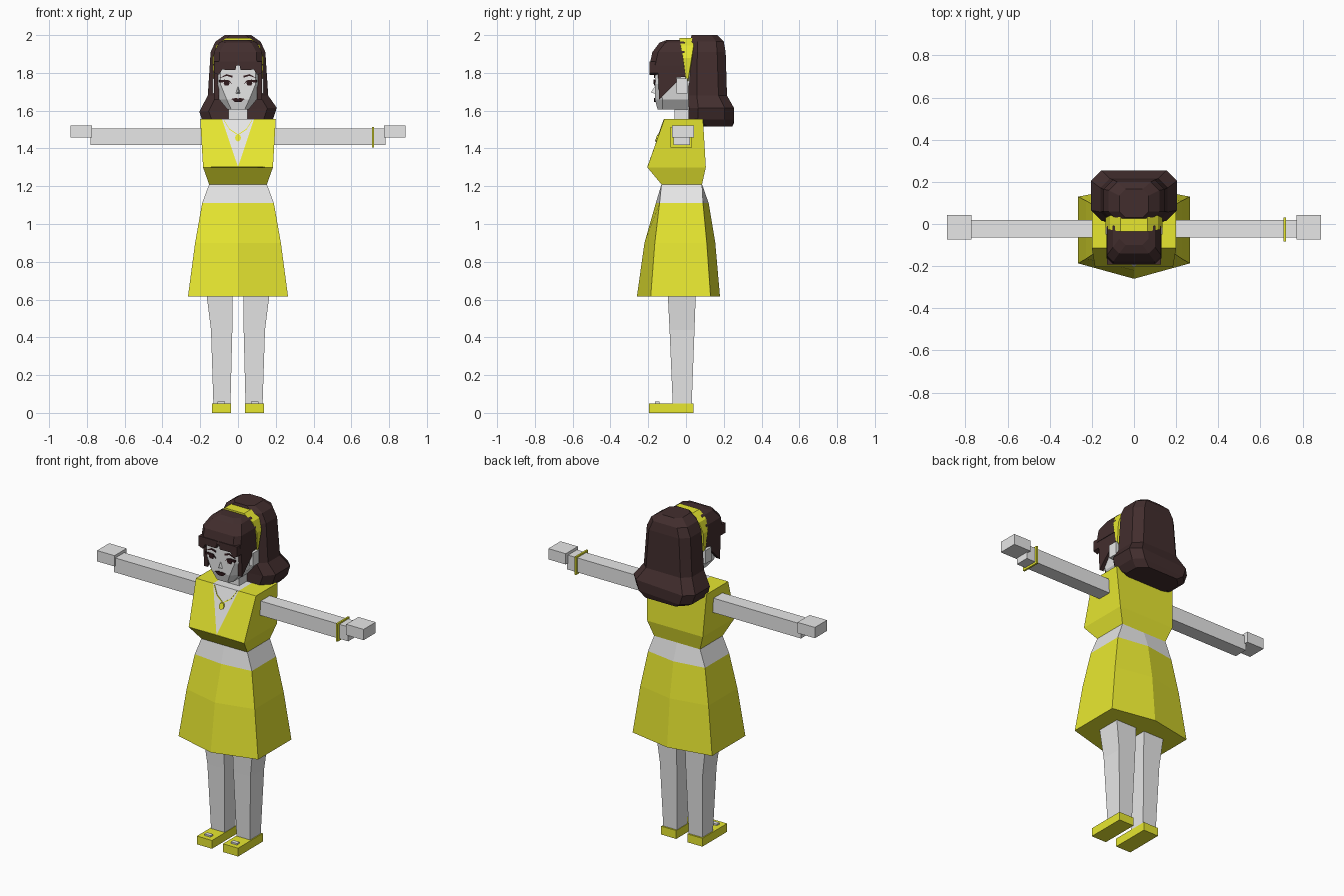
import bpy, bmesh, math
from mathutils import Vector


def material(name, rgb):
    m = bpy.data.materials.new(name)
    m.diffuse_color = (*rgb, 1)
    return m


SKIN = material("pale_grey_skin", (0.8, 0.8, 0.8))
YELLOW = material("yellow_cloth", (0.8, 0.8, 0.03))
HAIR = material("dark_brown_hair", (0.055, 0.027, 0.027))
DARK = material("dark_makeup", (0.03, 0.01, 0.012))


def mesh_object(name, verts, faces, mat):
    me = bpy.data.meshes.new(name)
    me.from_pydata(verts, [], faces)
    bm = bmesh.new()
    bm.from_mesh(me)
    bmesh.ops.recalc_face_normals(bm, faces=bm.faces)
    bm.to_mesh(me)
    bm.free()
    me.materials.append(mat)
    ob = bpy.data.objects.new(name, me)
    bpy.context.collection.objects.link(ob)
    return ob


def loft(name, rings, mat):
    """Closed skin through rings with equal point counts."""
    n = len(rings[0])
    verts = [p for r in rings for p in r]
    faces = [tuple(range(n)), tuple(range(len(verts) - n, len(verts)))]
    for k in range(len(rings) - 1):
        for i in range(n):
            a, b = k * n + i, k * n + (i + 1) % n
            faces.append((a, b, b + n, a + n))
    return mesh_object(name, verts, faces, mat)


def rect(x0, x1, y0, y1, z):
    return [(x0, y0, z), (x1, y0, z), (x1, y1, z), (x0, y1, z)]


def chamfered(x, y0, y1, c, z):
    return [(-x + c, y0, z), (x - c, y0, z), (x, y0 + c, z), (x, y1 - c, z),
            (x - c, y1, z), (-x + c, y1, z), (-x, y1 - c, z), (-x, y0 + c, z)]


def box(name, x0, x1, y0, y1, z0, z1, mat):
    return loft(name, [rect(x0, x1, y0, y1, z0), rect(x0, x1, y0, y1, z1)], mat)


def front_plate(name, pts, y0, y1, mat, s=1):
    return loft(name, [[(s * x, y, z) for x, z in pts] for y in (y0, y1)], mat)


# Skirt and bare midriff share a six-sided section
def six(x, yc, yf, yb, yr, z):
    return [(-x, yf, z), (0, yc, z), (x, yf, z), (x, yb, z), (0, yr, z), (-x, yb, z)]


waist = six(0.19, -0.16, -0.14, 0.09, 0.12, 1.11)
loft("skirt", [six(0.265, -0.26, -0.187, 0.13, 0.18, 0.615),
               six(0.227, -0.22, -0.165, 0.11, 0.155, 0.9), waist], YELLOW)
top = six(0.153, -0.13, -0.13, 0.085, 0.085, 1.21)
loft("midriff", [waist, top], SKIN)

# Bodice with a V neckline
loft("lower_bodice", [rect(-0.153, 0.153, -0.13, 0.085, 1.21),
                      rect(-0.185, 0.185, -0.205, 0.105, 1.3)], YELLOW)
v = [(-0.185, -0.205, 1.3), (0, -0.205, 1.302), (0.185, -0.205, 1.3),
     (0.185, 0.105, 1.3), (-0.185, 0.105, 1.3),
     (-0.2, -0.115, 1.555), (-0.085, -0.115, 1.555), (0.085, -0.115, 1.555), (0.2, -0.115, 1.555),
     (0.2, 0.09, 1.555), (0.085, 0.09, 1.555), (-0.085, 0.09, 1.555), (-0.2, 0.09, 1.555)]
f = [(0, 1, 6, 5), (1, 2, 8, 7), (2, 3, 9, 8), (3, 4, 12, 11, 10, 9), (4, 0, 5, 12),
     (5, 6, 11, 12), (7, 8, 9, 10), (0, 4, 3, 2, 1), (1, 7, 6), (6, 7, 10, 11)]
bodice = mesh_object("upper_bodice", v, f, YELLOW)
bodice.data.materials.append(SKIN)
for p in bodice.data.polygons:        # chest and neck opening are bare
    xs = [abs(bodice.data.vertices[i].co.x) for i in p.vertices]
    if max(xs) < 0.1:
        p.material_index = 1


# Necklace lies on the sloping chest
def chest(x, z, lift=0.003):
    return (x, -0.205 + (z - 1.3) / 0.255 * 0.09 - lift, z)


for s, side in ((-1, "left"), (1, "right")):
    strip = [(s * 0.075, 1.553), (s * 0.045, 1.505), (0, 1.475)]
    loft(side + "_necklace", [[chest(x, z, 0), chest(x, z), chest(x, z - 0.006), chest(x, z - 0.006, 0)]
                              for x, z in strip], YELLOW)
disc = [(0.016 * math.cos(i * math.pi / 4), 1.456 + 0.019 * math.sin(i * math.pi / 4)) for i in range(8)]
loft("pendant", [[chest(x, z, l) for x, z in disc] for l in (0, 0.008)], YELLOW)

# Limbs
for s, side in ((-1, "left"), (1, "right")):
    def span(a, b):
        return sorted((s * a, s * b))
    box(side + "_arm", *span(0.15, 0.78), -0.065, 0.02, 1.418, 1.505, SKIN)
    box(side + "_hand", *span(0.772, 0.888), -0.073, 0.042, 1.457, 1.522, SKIN)
    loft(side + "_leg", [rect(*span(0.04, 0.13), -0.07, 0.03, 0.04),
                         rect(*span(0.03, 0.143), -0.087, 0.045, 0.44),
                         rect(*span(0.028, 0.168), -0.097, 0.052, 0.64)], SKIN)
    box(side + "_shoe", *span(0.037, 0.137), -0.195, 0.04, 0, 0.05, YELLOW)
    box(side + "_shoe_buckle", *span(0.068, 0.108), -0.165, -0.14, 0.05, 0.059, SKIN)
box("bracelet", 0.71, 0.721, -0.082, 0.032, 1.406, 1.514, YELLOW)

# Neck and head
box("neck", -0.05, 0.05, -0.06, 0.012, 1.5, 1.64, SKIN)


def head_ring(xf, yf, xs, ym, yb, z):
    return [(-xf, yf, z), (xf, yf, z), (xs, ym, z), (xs, yb, z), (-xs, yb, z), (-xs, ym, z)]


loft("head", [head_ring(0.035, -0.15, 0.055, -0.125, 0.03, 1.605),
              head_ring(0.06, -0.165, 0.1, -0.125, 0.06, 1.66),
              head_ring(0.093, -0.165, 0.115, -0.135, 0.08, 1.74),
              head_ring(0.093, -0.165, 0.115, -0.135, 0.08, 1.87)], SKIN)
mesh_object("nose", [(-0.013, -0.164, 1.69), (0.013, -0.164, 1.69), (0, -0.186, 1.697), (0, -0.164, 1.73)],
            [(0, 1, 2), (0, 2, 3), (1, 3, 2), (0, 3, 1)], SKIN)
front_plate("lips", [(-0.035, 1.662), (-0.01, 1.668), (0, 1.664), (0.01, 1.668), (0.035, 1.662),
                     (0.015, 1.645), (-0.015, 1.645)], -0.169, -0.16, DARK)

# Eyes, lashes, brows, ears, side locks and fringe
side_lock = [(-0.15, 1.84), (-0.142, 1.66), (-0.05, 1.75), (-0.05, 1.775), (0.01, 1.78), (0.01, 1.84)]
fringe = [(0.004, 1.86), (0.014, 1.815), (0.085, 1.817), (0.1, 1.79), (0.128, 1.8), (0.128, 1.86)]
for s, side in ((-1, "left"), (1, "right")):
    front_plate(side + "_iris", [(0.05, 1.732), (0.07, 1.732), (0.076, 1.745), (0.07, 1.756), (0.05, 1.756),
                                 (0.045, 1.745)], -0.169, -0.162, DARK, s)
    front_plate(side + "_lashes", [(0.03, 1.74), (0.045, 1.751), (0.075, 1.751), (0.098, 1.748),
                                   (0.102, 1.762), (0.07, 1.764), (0.045, 1.76)], -0.171, -0.162, DARK, s)
    front_plate(side + "_brow", [(0.03, 1.775), (0.06, 1.784), (0.098, 1.772), (0.062, 1.793), (0.03, 1.785)],
                -0.169, -0.162, DARK, s)
    box(side + "_ear", *sorted((s * 0.11, s * 0.135)), -0.05, 0.008, 1.69, 1.77, SKIN)
    loft(side + "_side_lock", [[(s * x, y, z) for y, z in side_lock] for x in (0.1, 0.127)], HAIR)
    front_plate(side + "_fringe", fringe, -0.193, -0.14, HAIR, s)

# Crown of hair in front of the band
loft("front_hair", [chamfered(0.13, -0.193, 0.02, 0.03, 1.84),
                    chamfered(0.128, -0.178, 0.02, 0.03, 1.91),
                    chamfered(0.1, -0.14, 0.02, 0.03, 1.96),
                    chamfered(0.07, -0.1, 0.02, 0.03, 1.975)], HAIR)

# Hair band: arch that narrows to a point behind each ear
arch = [(0.128, 1.77, 0.0, 0.012), (0.136, 1.88, -0.015, 0.03), (0.115, 1.945, -0.028, 0.04),
        (0.065, 1.985, -0.035, 0.04)]
arch = arch + [(-x, z, a, b) for x, z, a, b in reversed(arch)]
loft("hair_band", [[(x, a, z), (x, b, z), (x * 0.85, b, z - 0.02), (x * 0.85, a, z - 0.02)]
                   for x, z, a, b in arch], YELLOW)

# Long back hair with flared ends, slightly tilted at the hem
rings = [(0.15, 0.07, 0.245, 0.05, 1.515), (0.185, 0.012, 0.255, 0.05, 1.545),
         (0.205, 0.015, 0.255, 0.05, 1.605), (0.16, 0.012, 0.217, 0.045, 1.68),
         (0.145, 0.015, 0.21, 0.045, 1.91), (0.12, 0.02, 0.2, 0.04, 1.965), (0.07, 0.03, 0.165, 0.03, 2.0)]
back = loft("back_hair", [chamfered(*r) for r in rings], HAIR)
for vert in back.data.vertices:
    if 1.53 < vert.co.z < 1.62:
        vert.co.z += 0.05 * vert.co.x
